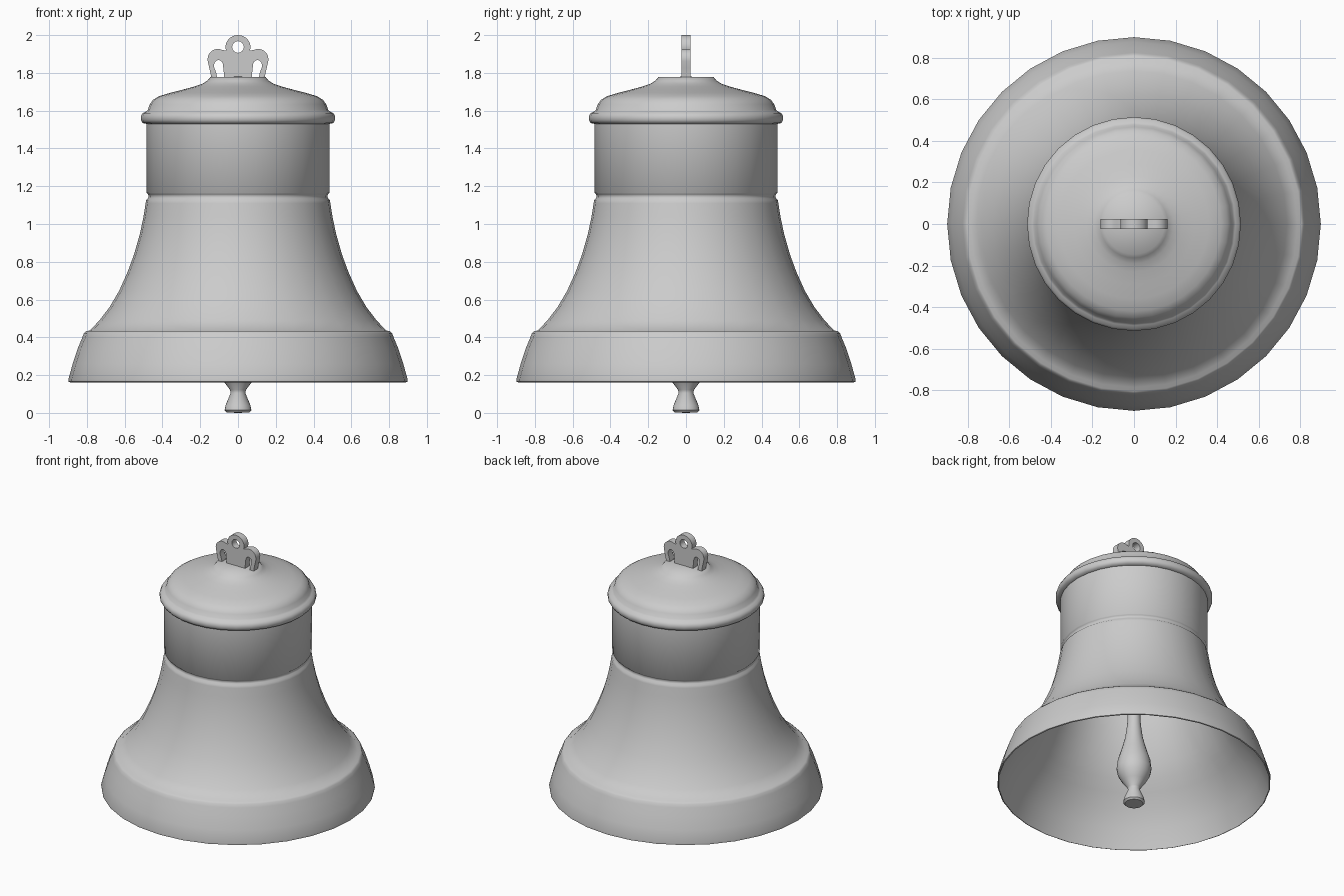
import bpy, bmesh, math

if "Cube" in bpy.data.objects:
    bpy.data.objects.remove(bpy.data.objects["Cube"])

metal = bpy.data.materials.new("bell_grey")
metal.diffuse_color = (0.6, 0.6, 0.6, 1)
metal.use_nodes = True
metal.node_tree.nodes["Principled BSDF"].inputs["Base Color"].default_value = metal.diffuse_color


def finish(obj, angle):
    obj.data.materials.clear()
    obj.data.materials.append(metal)
    bpy.ops.object.select_all(action='DESELECT')
    bpy.context.view_layer.objects.active = obj
    obj.select_set(True)
    bpy.ops.object.shade_smooth_by_angle(angle=math.radians(angle))


def lathe(name, profile, segments, angle):
    """Revolve (radius, z) points about z."""
    bm = bmesh.new()
    verts = [bm.verts.new((r, 0, z)) for r, z in profile]
    edges = [bm.edges.new(p) for p in zip(verts, verts[1:])]
    bmesh.ops.spin(bm, geom=verts + edges, cent=(0, 0, 0), axis=(0, 0, 1),
                   angle=math.tau, steps=segments, use_duplicate=False)
    bmesh.ops.remove_doubles(bm, verts=bm.verts, dist=0.0005)
    bmesh.ops.recalc_face_normals(bm, faces=bm.faces)
    mesh = bpy.data.meshes.new(name)
    bm.to_mesh(mesh)
    bm.free()
    obj = bpy.data.objects.new(name, mesh)
    bpy.context.collection.objects.link(obj)
    finish(obj, angle)
    return obj


# Bell shell: lip, flare, waist groove, shoulder ring and domed head
lip = [(0.89, 0.162), (0.897, 0.165), (0.898, 0.178), (0.875, 0.26),
       (0.847, 0.345), (0.824, 0.40), (0.816, 0.422), (0.804, 0.433), (0.785, 0.436)]
flare = [(0.735, 0.488), (0.68, 0.56), (0.63, 0.645), (0.585, 0.745),
         (0.55, 0.84), (0.52, 0.945), (0.50, 1.04), (0.489, 1.11)]
groove = [(0.486, 1.126), (0.476, 1.136), (0.473, 1.15), (0.478, 1.158), (0.484, 1.164)]
ring = [(0.484, 1.53), (0.504, 1.534), (0.514, 1.55), (0.514, 1.57),
        (0.505, 1.587), (0.488, 1.595)]
head = [(0.478, 1.604), (0.467, 1.634), (0.45, 1.657), (0.42, 1.676), (0.36, 1.694),
        (0.29, 1.712), (0.23, 1.728), (0.19, 1.742), (0.163, 1.758), (0.146, 1.778),
        (0, 1.78)]
inside = [(0, 1.725), (0.2, 1.70), (0.4, 1.65), (0.45, 1.59), (0.46, 1.48), (0.46, 1.12),
          (0.49, 0.945), (0.52, 0.84), (0.555, 0.745), (0.60, 0.645), (0.65, 0.56),
          (0.705, 0.488), (0.77, 0.40), (0.835, 0.29), (0.89, 0.162)]
lathe("bell_shell", lip + flare + groove + ring + head + inside, 32, 60)

# Clapper: hanging rod, bulb and flared foot
lathe("clapper", [(0, 0.0), (0.06, 0.002), (0.071, 0.014), (0.066, 0.04), (0.039, 0.105),
                  (0.042, 0.122), (0.078, 0.17), (0.106, 0.22), (0.115, 0.265),
                  (0.107, 0.33), (0.082, 0.41), (0.058, 0.50), (0.045, 0.60),
                  (0.038, 0.75), (0.035, 1.72), (0, 1.72)], 24, 40)


# Crown: flat plate with a round eye on top and a loop at each side
def arc(cx, cz, rx, rz, start, end, count):
    angles = [math.radians(start + (end - start) * i / count) for i in range(count + 1)]
    return [(cx + rx * math.cos(a), cz + rz * math.sin(a)) for a in angles]


half = arc(0, 1.937, 0.066, 0.063, 90, -18, 9)[1:]
half += arc(0.107, 1.872, 0.054, 0.055, 115, -10, 9)
half += [(0.152, 1.825), (0.144, 1.79), (0.143, 1.765), (0.109, 1.765), (0.115, 1.80)]
half += arc(0.103, 1.838, 0.024, 0.03, -15, 180, 9)
half += [(0.075, 1.80), (0.073, 1.765)]
outline = [(0, 2.0)] + half + [(-x, z) for x, z in reversed(half)]
eye = arc(0, 1.937, 0.031, 0.031, 0, 360, 16)[:-1]
curve = bpy.data.curves.new("crown", 'CURVE')
curve.dimensions = '2D'
curve.fill_mode = 'BOTH'
curve.extrude = 0.025
for points in (outline, eye):
    spline = curve.splines.new('POLY')
    spline.points.add(len(points) - 1)
    for p, (x, z) in zip(spline.points, points):
        p.co = (x, z, 0, 1)
    spline.use_cyclic_u = True
crown = bpy.data.objects.new("crown", curve)
crown.rotation_euler.x = math.pi / 2
bpy.context.collection.objects.link(crown)
bpy.ops.object.select_all(action='DESELECT')
bpy.context.view_layer.objects.active = crown
crown.select_set(True)
bpy.ops.object.convert(target='MESH')
finish(bpy.context.view_layer.objects.active, 35)
